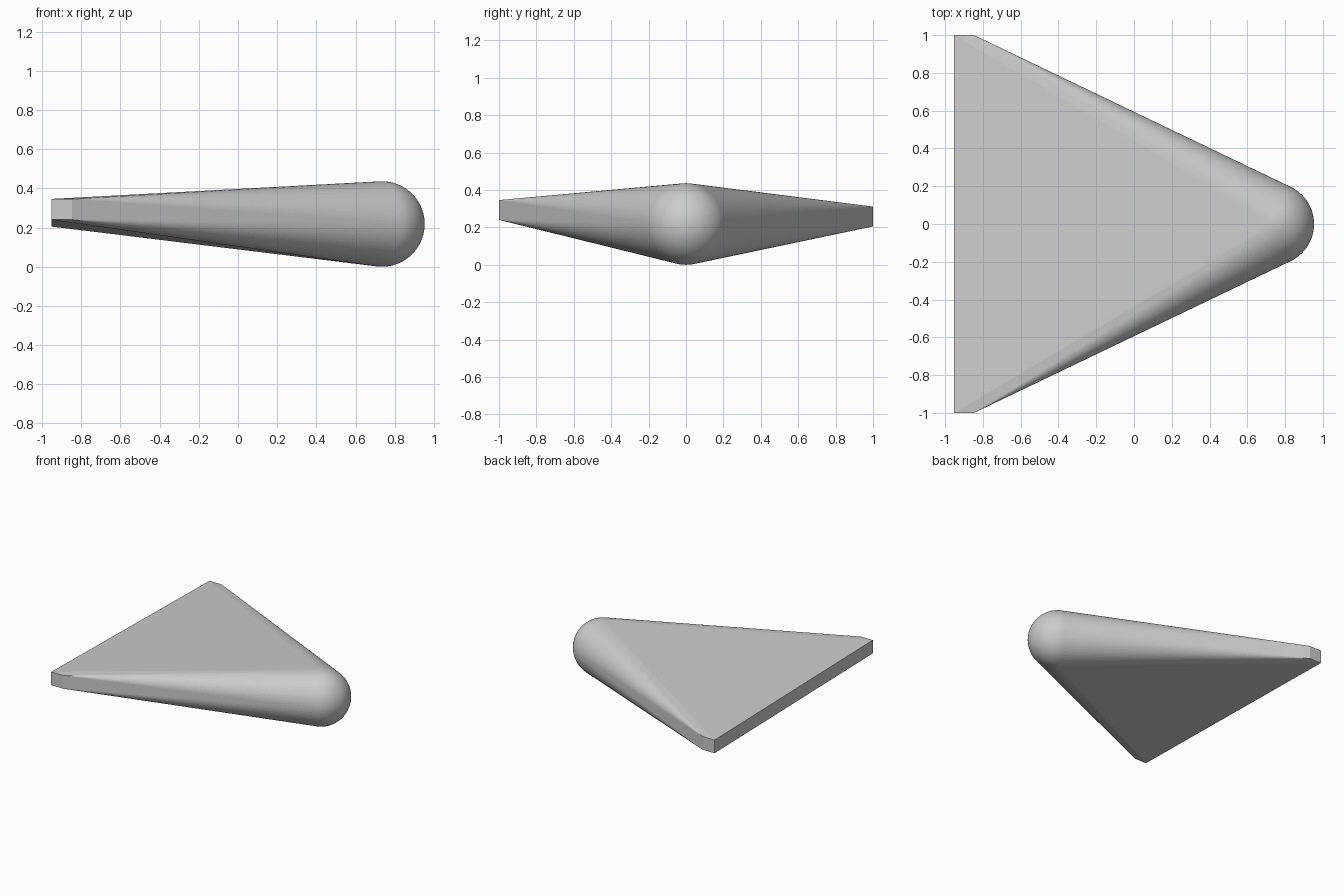
import bpy
import bmesh
from mathutils import Matrix, Vector

cube = bpy.data.objects.get("Cube")
if cube:
    bpy.data.objects.remove(cube, do_unlink=True)

grey = bpy.data.materials.new("light_grey")
grey.use_nodes = True
colour = (0.6, 0.6, 0.6, 1)
grey.diffuse_color = colour
grey.node_tree.nodes["Principled BSDF"].inputs["Base Color"].default_value = colour

# Round nose
RADIUS = 0.218
nose = bmesh.new()
bmesh.ops.create_uvsphere(nose, u_segments=96, v_segments=48, radius=RADIUS,
                          matrix=Matrix.Translation((0.735, 0, RADIUS)))
points = [v.co.copy() for v in nose.verts]
nose.free()

# Small square blocks at the two wing tips, one slightly higher
BLOCK = 0.106
for y, base in ((-1, 0.24), (1, 0.205)):
    for x in (-0.953, -0.953 + BLOCK):
        for z in (base, base + BLOCK):
            points.append(Vector((x, y, z)))

# Wedge body stretched tightly over the nose and the tips
body = bmesh.new()
for p in points:
    body.verts.new(p)
bmesh.ops.convex_hull(body, input=body.verts[:])
bmesh.ops.delete(body, geom=[v for v in body.verts if not v.link_faces], context='VERTS')
bmesh.ops.recalc_face_normals(body, faces=body.faces[:])

# Round nose is smooth; the long facets running to the tips stay flat
for f in body.faces:
    f.smooth = all(abs(v.co.y) < 0.9 for v in f.verts) and f.calc_area() < 0.001

mesh = bpy.data.meshes.new("wedge_body")
body.to_mesh(mesh)
body.free()
mesh.materials.append(grey)
wedge = bpy.data.objects.new("wedge_body", mesh)
bpy.context.collection.objects.link(wedge)
